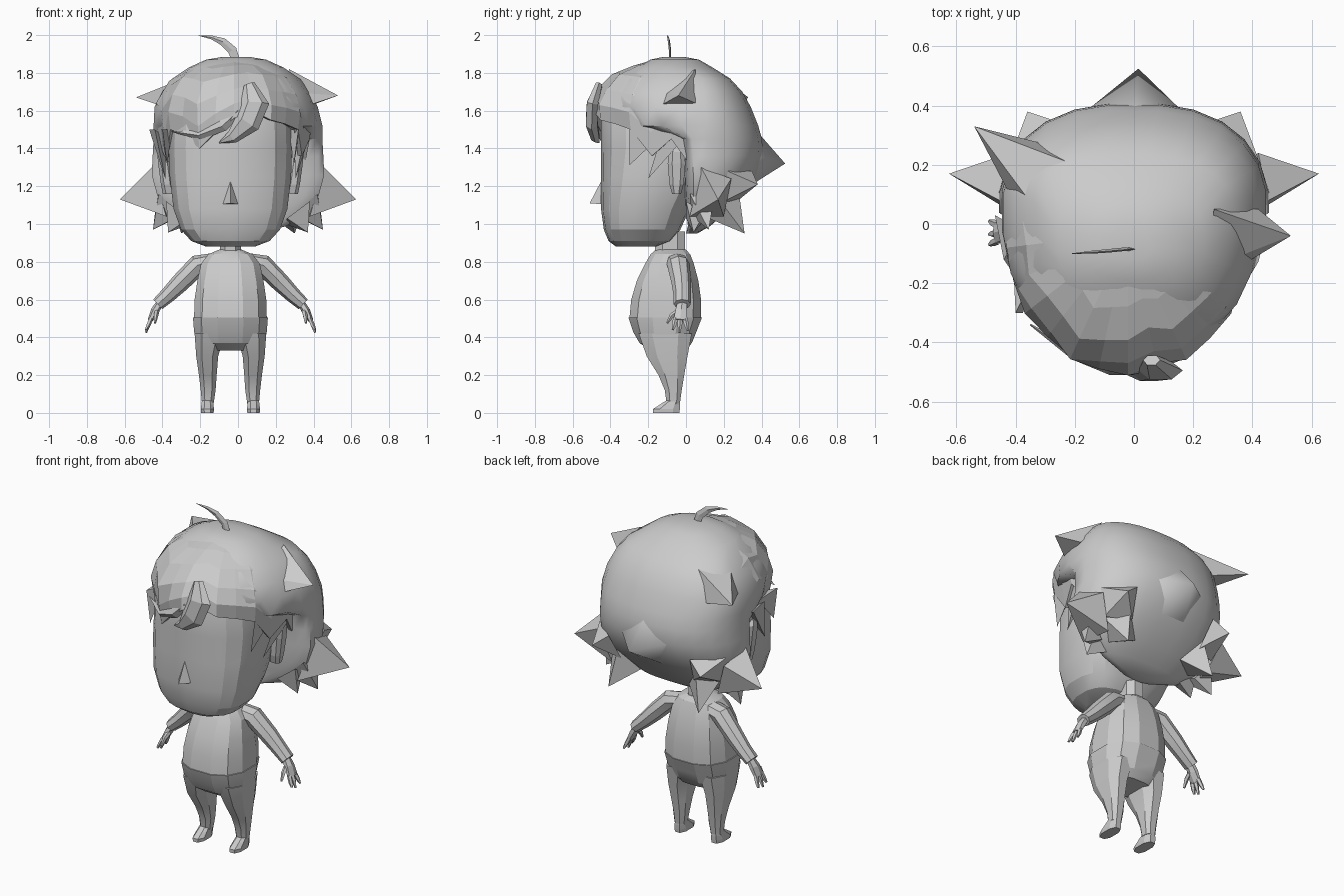
import bpy, bmesh, math
from mathutils import Vector

CX = -0.04  # body centre line
clay = bpy.data.materials.new("grey clay")
clay.diffuse_color = (0.6, 0.6, 0.6, 1)


def finish(name, bm, smooth=None):
    bmesh.ops.recalc_face_normals(bm, faces=bm.faces)
    me = bpy.data.meshes.new(name)
    bm.to_mesh(me)
    bm.free()
    ob = bpy.data.objects.new(name, me)
    bpy.context.collection.objects.link(ob)
    me.materials.append(clay)
    if smooth:
        bpy.ops.object.select_all(action='DESELECT')
        ob.select_set(True)
        bpy.context.view_layer.objects.active = ob
        bpy.ops.object.shade_smooth_by_angle(angle=math.radians(smooth))
    return ob


def loft(name, rings, smooth=None):
    bm = bmesh.new()
    loops = [[bm.verts.new(p) for p in r] for r in rings]
    n = len(rings[0])
    for a, b in zip(loops, loops[1:]):
        for i in range(n):
            bm.faces.new((a[i], a[(i + 1) % n], b[(i + 1) % n], b[i]))
    bm.faces.new(loops[0])
    bm.faces.new(loops[-1])
    return finish(name, bm, smooth)


def oval(z, cx, rx, yf, yb, n=16, power=0.8, mid=None):
    """Horizontal rounded ring between front yf and back yb."""
    mid = (yf + yb) / 2 if mid is None else mid
    pts = []
    for i in range(n):
        a = math.tau * (i + 0.5) / n
        c, s = math.cos(a), math.sin(a)
        c = math.copysign(abs(c) ** power, c)
        s = math.copysign(abs(s) ** power, s)
        pts.append((cx + rx * c, mid + s * (yb - mid if s > 0 else mid - yf), z))
    return pts


def tube(name, path, radii, n=8, smooth=None):
    """Tapered limb; radii are (across, along y) at each path point."""
    path = [Vector(p) for p in path]
    rings = []
    for i, p in enumerate(path):
        d = (path[min(i + 1, len(path) - 1)] - path[max(i - 1, 0)]).normalized()
        u = d.cross(Vector((0, 1, 0))).normalized()
        v = u.cross(d)
        ra, rb = radii[i]
        rings.append([p + u * ra * math.cos(math.tau * k / n)
                      + v * rb * math.sin(math.tau * k / n) for k in range(n)])
    return loft(name, rings, smooth)


def spike(name, base, tip, smooth=None):
    bm = bmesh.new()
    t = bm.verts.new(tip)
    vs = [bm.verts.new(p) for p in base]
    for i, v in enumerate(vs):
        bm.faces.new((v, vs[(i + 1) % len(vs)], t))
    bm.faces.new(vs)
    return finish(name, bm, smooth)


# head: z, half width, front, back
loft("head", [oval(z, CX, rx, f, b, 18, 0.75) for z, rx, f, b in [
    (0.88, .13, -.37, -.16), (0.91, .21, -.41, -.08), (0.97, .265, -.435, -.03),
    (1.08, .305, -.45, .02), (1.25, .325, -.45, .12), (1.40, .33, -.45, .2),
    (1.55, .325, -.45, .2), (1.70, .28, -.40, .15), (1.78, .2, -.3, .08)]], 20)
spike("nose", [(CX - .04, -.45, 1.105), (CX + .04, -.45, 1.105), (CX, -.45, 1.225)],
      (CX, -.51, 1.11))
for s in (-1, 1):
    loft("ear", [oval(z, CX + s * x, .035, -.06 - w, -.04 + w, 8) for z, x, w in [
        (1.16, .325, .015), (1.21, .335, .03), (1.32, .35, .04), (1.38, .355, .035),
        (1.41, .35, .01)]])

# neck, shirt and trousers
loft("neck", [oval(z, CX, .06, -.17, .0, 8) for z in (.82, .96)])
loft("shirt", [oval(z, CX, rx, f, b, 12) for z, rx, f, b in [
    (.50, .198, -.305, .085), (.60, .195, -.295, .085), (.70, .18, -.265, .07),
    (.79, .16, -.22, .045), (.84, .12, -.19, .025), (.865, .06, -.16, .0)]], 20)
loft("hips", [oval(z, CX, rx, f, b, 12) for z, rx, f, b in [
    (.33, .14, -.19, .0), (.37, .185, -.25, .035), (.43, .198, -.285, .06),
    (.505, .204, -.31, .09)]], 20)

for s in (-1, 1):
    def X(o):
        return CX + s * o
    # legs and feet
    loft("leg", [oval(z, X(x), rx, f, b, 8) for z, x, rx, f, b in [
        (.42, .11, .085, -.26, .04), (.30, .123, .062, -.215, .015),
        (.20, .12, .05, -.15, -.005), (.12, .118, .042, -.115, -.02), (.05, .12, .033, -.105, -.03)]], 20)
    loft("foot", [oval(z, X(.122), rx, f, b, 8) for z, rx, f, b in [
        (0, .035, -.18, -.03), (.02, .037, -.18, -.028), (.045, .034, -.14, -.028),
        (.07, .03, -.10, -.03)]])
    # sleeve and hand
    tube("sleeve", [(X(.10), -.05, .80), (X(.17), -.04, .785), (X(.265), -.025, .69),
                    (X(.33), -.02, .625), (X(.385), -.02, .575)],
         [(.045, .06), (.055, .06), (.05, .052), (.042, .046), (.035, .045)], 8, 20)
    tube("palm", [(X(.375), -.02, .58), (X(.40), -.025, .54), (X(.425), -.03, .49)],
         [(.02, .028), (.022, .036), (.014, .04)], 6)
    for y0, y1, z1 in ((-.055, -.07, .44), (-.03, -.035, .425), (-.005, .01, .435)):
        tube("finger", [(X(.42), y0, .50), (X(.435), (y0 + y1) / 2, .465), (X(.448), y1, z1)],
             [(.012, .014), (.012, .013), (.006, .006)], 5)
    tube("thumb", [(X(.39), -.04, .54), (X(.395), -.075, .515), (X(.40), -.1, .475)],
         [(.014, .014), (.013, .013), (.006, .006)], 5)

# smooth back hair: z, half width, front, back
loft("back_hair", [oval(z, 0.0 if z < 1.6 else -.01, rx, f, b, 24, .85, .05 if z < 1.8 else -.06)
                   for z, rx, f, b in [
    (.95, .12, .0, .06), (.99, .26, .01, .13), (1.06, .36, .0, .21), (1.15, .43, -.01, .30),
    (1.26, .46, -.015, .375), (1.36, .455, -.02, .41), (1.45, .45, -.05, .405), (1.52, .45, -.35, .385),
    (1.62, .435, -.44, .345), (1.70, .395, -.42, .30), (1.77, .34, -.37, .235),
    (1.83, .25, -.26, .14), (1.87, .16, -.19, .07), (1.885, .07, -.12, -.01)]], 50)

# faceted fringe: swept panels with a jagged lower edge
def fringe_scale(z):
    keys = [(1.2, .88), (1.4, .93), (1.5, .96), (1.62, 1), (1.72, .89), (1.79, .75), (1.84, .5), (1.88, .2)]
    for (z0, s0), (z1, s1) in zip(keys, keys[1:]):
        if z <= z1:
            return s0 + (s1 - s0) * (z - z0) / (z1 - z0)
    return .2


edge = [1.30, 1.42, 1.33, 1.50, 1.47, 1.40, 1.49, 1.56, 1.60, 1.55, 1.53, 1.50, 1.36, 1.45, 1.30]
bm = bmesh.new()
grid = []
for i, zb in enumerate(edge):
    a = math.radians(-98 + 196 * i / (len(edge) - 1))
    col = []
    for t in (0, .1, .25, .5, .75, 1):
        z = 1.87 + (zb - 1.87) * t
        s = fringe_scale(z) * (1 + (.012 if i % 2 else -.012))
        col.append(bm.verts.new((-.02 + .42 * s * math.sin(a), -.03 - .485 * s * math.cos(a), z)))
    grid.append(col)
for a, b in zip(grid, grid[1:]):
    for j in range(5):
        bm.faces.new((a[j], b[j], b[j + 1], a[j + 1]))
fringe = finish("fringe", bm)
mod = fringe.modifiers.new("thickness", 'SOLIDIFY')
mod.thickness = .025

# loose locks on the forehead and temples
tube("forehead_lock", [(.06, -.46, 1.74), (.09, -.495, 1.64), (.05, -.5, 1.54), (-.03, -.48, 1.46), (-.1, -.46, 1.43)],
     [(.03, .02), (.075, .035), (.07, .035), (.035, .025), (.003, .003)], 6)
tube("brow_lock", [(.0, -.49, 1.6), (-.08, -.49, 1.52), (-.2, -.44, 1.47), (-.35, -.34, 1.49)],
     [(.03, .02), (.03, .02), (.025, .02), (.003, .003)], 4)
for s in (-1, 1):
    spike("temple_lock", [(CX + s * .36, -.30, 1.5), (CX + s * .37, -.10, 1.5), (CX + s * .31, -.2, 1.5)],
          (CX + s * .335, -.3, 1.31))
    spike("ear_lock", [(CX + s * .40, -.12, 1.50), (CX + s * .43, .03, 1.5), (CX + s * .34, -.02, 1.45)],
          (CX + s * .345, -.2, 1.24))
    # outward flicks along the bottom of the hair
    spike("side_flick", [(s * .455, .08, 1.30), (s * .42, .24, 1.24), (s * .35, .2, 1.04), (s * .38, .02, 1.04)],
          (s * .625, .17, 1.13))
    spike("low_flick", [(s * .42, .02, 1.16), (s * .43, .15, 1.14), (s * .33, .12, 1.03), (s * .30, .02, 1.05)],
          (s * .45, .12, .97))
    spike("neck_flick", [(s * .38, .0, 1.12), (s * .36, .10, 1.06), (s * .25, .08, 1.0), (s * .26, .0, 1.03)],
          (s * .37, .04, .955))
    spike("rear_flick", [(s * .37, .16, 1.15), (s * .26, .28, 1.17), (s * .16, .2, 1.05), (s * .28, .12, 1.03)],
          (s * .30, .31, .95))
    spike("rear_side_flick", [(s * .42, .22, 1.28), (s * .27, .35, 1.28), (s * .24, .27, 1.12), (s * .38, .2, 1.12)],
          (s * .36, .38, 1.21))
spike("back_point", [(0, .35, 1.52), (-.17, .375, 1.36), (-.08, .32, 1.19), (.08, .32, 1.19), (.17, .375, 1.36)],
      (.015, .525, 1.32), 80)

# raised flakes on the upper sides
spike("left_flake", [(-.2, .2, 1.77), (-.34, .06, 1.75), (-.42, .10, 1.63), (-.3, .27, 1.6)], (-.54, .33, 1.67))
spike("right_flake", [(.27, .05, 1.82), (.25, -.15, 1.70), (.38, -.13, 1.63), (.42, .05, 1.64)], (.53, -.04, 1.68))

# single curl on the crown
tube("crown_curl", [(-.01, -.085, 1.86), (-.03, -.085, 1.92), (-.08, -.09, 1.965), (-.14, -.095, 1.988), (-.21, -.1, 1.998)],
     [(.022, .006), (.024, .006), (.02, .006), (.01, .005), (.001, .001)], 4)
